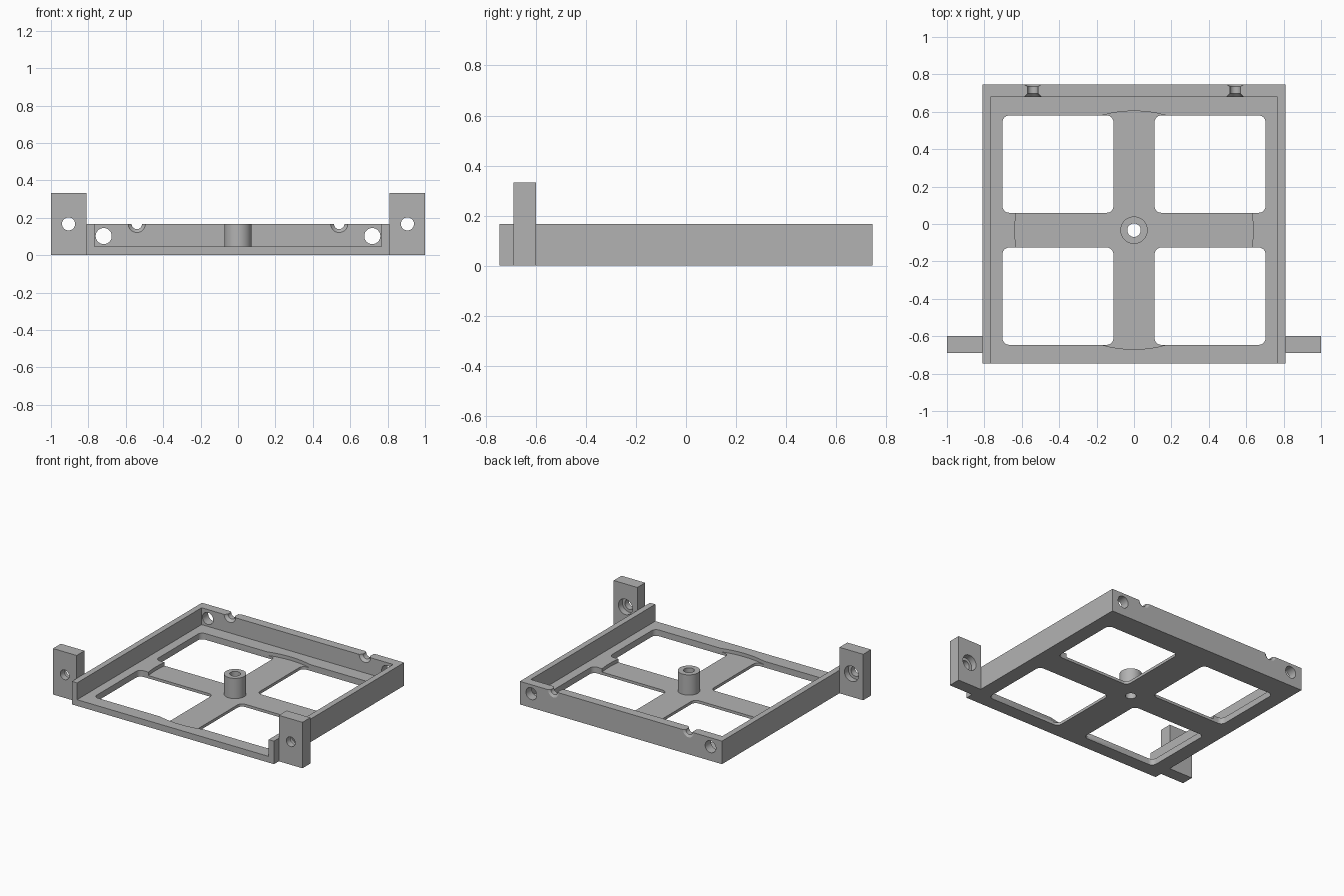
import bpy, bmesh, math
from mathutils import Matrix, Vector

default = bpy.data.objects.get("Cube")
if default:
    bpy.data.objects.remove(default, do_unlink=True)

grey = bpy.data.materials.new("plain grey")
grey.use_nodes = True
colour = (0.45, 0.45, 0.45, 1)
grey.diffuse_color = colour
grey.node_tree.nodes["Principled BSDF"].inputs["Base Color"].default_value = colour


def finish(name, bm):
    bmesh.ops.recalc_face_normals(bm, faces=bm.faces)
    mesh = bpy.data.meshes.new(name)
    bm.to_mesh(mesh)
    bm.free()
    mesh.materials.append(grey)
    obj = bpy.data.objects.new(name, mesh)
    bpy.context.collection.objects.link(obj)
    return obj


def box(name, low, high, corner=0):
    """Box between two corners, with optional rounded upright edges."""
    low, high = Vector(low), Vector(high)
    bm = bmesh.new()
    bmesh.ops.create_cube(bm, size=1)
    for v in bm.verts:
        v.co = (low + high) / 2 + v.co * (high - low)
    if corner:
        upright = [e for e in bm.edges
                   if abs(e.verts[0].co.z - e.verts[1].co.z) > 0.01]
        bmesh.ops.bevel(bm, geom=upright, offset=corner, segments=6,
                        profile=0.5, affect='EDGES')
    return finish(name, bm)


def turned(name, centre, profile, axis='Z', sides=48):
    """Solid of revolution from (radius, position along axis) pairs."""
    bm = bmesh.new()
    turn = Matrix.Rotation(-math.pi / 2, 4, 'X') if axis == 'Y' else Matrix()
    place = Matrix.Translation(centre) @ turn
    rings = []
    for r, h in profile:
        rings.append([bm.verts.new(place @ Vector((
            r * math.cos(2 * math.pi * i / sides),
            r * math.sin(2 * math.pi * i / sides), h))) for i in range(sides)])
    for a, b in zip(rings, rings[1:]):
        for i in range(sides):
            j = (i + 1) % sides
            bm.faces.new((a[i], a[j], b[j], b[i]))
    bm.faces.new(rings[0])
    bm.faces.new(rings[-1])
    return finish(name, bm)


def cut(target, cutters):
    for c in cutters:
        c.hide_render = True
        mod = target.modifiers.new("cut", 'BOOLEAN')
        mod.operation = 'DIFFERENCE'
        mod.solver = 'EXACT'
        mod.object = c
        bpy.context.view_layer.objects.active = target
        bpy.ops.object.modifier_apply(modifier=mod.name)
        bpy.data.objects.remove(c, do_unlink=True)


def smooth(obj):
    bpy.ops.object.select_all(action='DESELECT')
    obj.select_set(True)
    bpy.context.view_layer.objects.active = obj
    bpy.ops.object.shade_smooth_by_angle(angle=math.radians(25))


HALF_X, HALF_Y, RIM = 0.81, 0.745, 0.167
FLOOR, RECESS = 0.045, 0.02
MID_Y = -0.033
BORE = 0.036

# Tray: open at the front, with a round shallow recess in the floor
tray = box("tray", (-HALF_X, -HALF_Y, 0), (HALF_X, HALF_Y, RIM))
cutters = [
    box("inside", (-0.768, -1, FLOOR), (0.768, 0.68, 1)),
    turned("recess", (0, MID_Y, 0), [(0.637, RECESS), (0.637, 0.1)], sides=96),
    turned("centre_bore", (0, MID_Y, 0), [(BORE, -0.1), (BORE, 0.1)]),
]
for sx in (-1, 1):
    # Floor windows
    for sy in (-1, 1):
        xs = sorted((sx * 0.11, sx * 0.703))
        ys = sorted((MID_Y + sy * 0.093, MID_Y + sy * 0.613))
        cutters.append(box("window", (xs[0], ys[0], -0.1), (xs[1], ys[1], 0.1), 0.035))
    # Back wall holes and double-flared rim notches
    cutters.append(turned("back_hole", (sx * 0.718, 0, 0.102),
                          [(0.043, 0.6), (0.043, 0.8)], 'Y'))
    cutters.append(turned("notch", (sx * 0.541, 0, RIM),
                          [(0.046, 0.66), (0.046, 0.68), (0.028, 0.698),
                           (0.028, 0.735), (0.044, 0.745), (0.044, 0.76)], 'Y'))
cut(tray, cutters)
smooth(tray)

# Hollow centre post
post = turned("centre_post", (0, MID_Y, 0), [(0.073, RECESS), (0.073, RIM)])
cut(post, [turned("post_bore", (0, MID_Y, 0), [(BORE, -0.1), (BORE, 0.3)])])
smooth(post)

# Mounting ears, counterbored from behind
for side, sx in (("left", 1), ("right", -1)):
    xs = sorted((sx * HALF_X, sx * 1.0))
    ear = box(side + "_ear", (xs[0], -0.69, 0), (xs[1], -0.6, 0.333))
    cut(ear, [turned("ear_hole", (sx * 0.906, 0, 0.167),
                     [(0.035, -0.8), (0.035, -0.645),
                      (0.056, -0.645), (0.056, -0.5)], 'Y')])
    smooth(ear)
